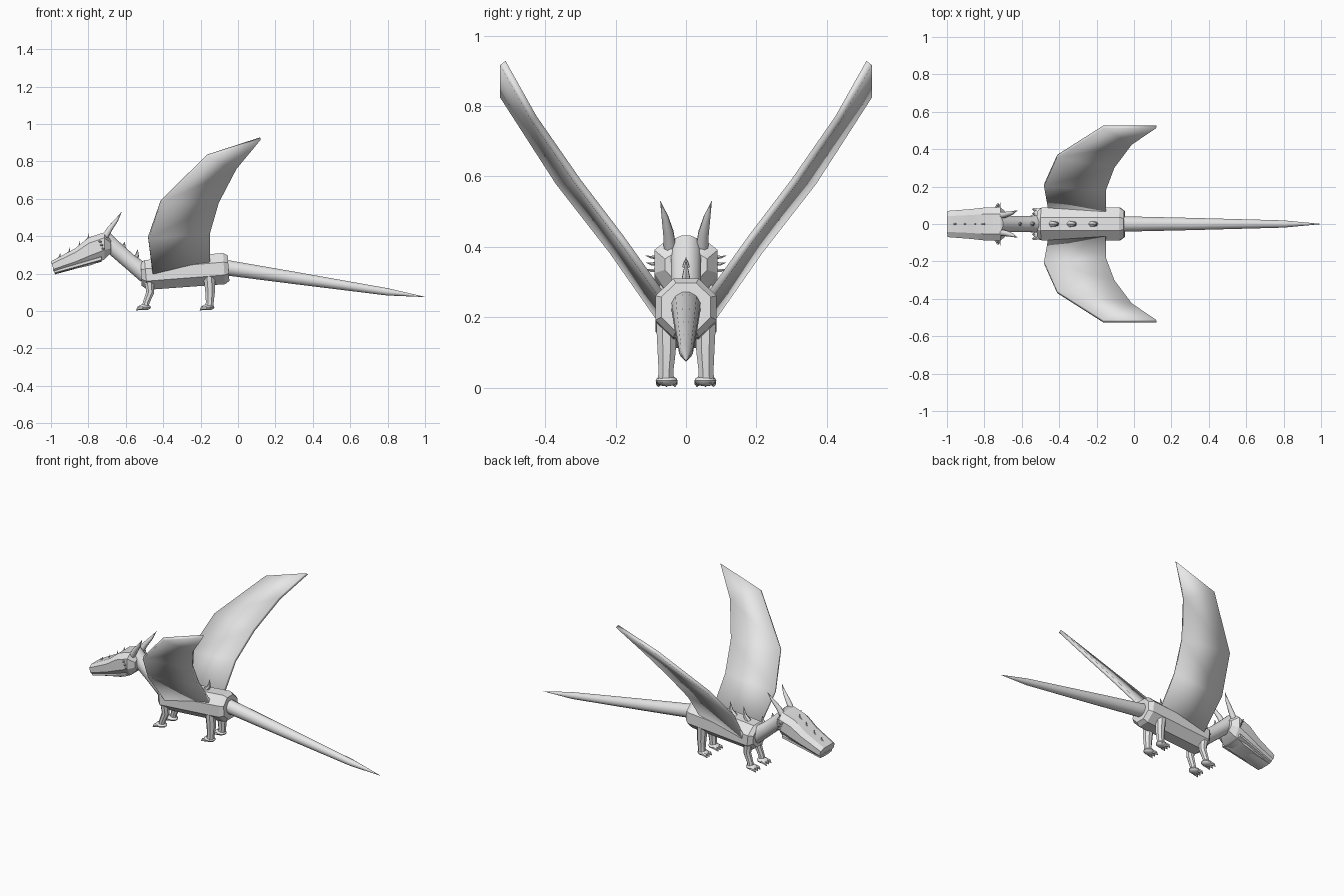
import bpy, bmesh, math
from mathutils import Vector

if "Cube" in bpy.data.objects:
    bpy.data.objects.remove(bpy.data.objects["Cube"], do_unlink=True)

GREY = (0.8, 0.8, 0.8, 1)
skin = bpy.data.materials.new("light_grey")
skin.use_nodes = True
skin.diffuse_color = GREY
skin.node_tree.nodes["Principled BSDF"].inputs["Base Color"].default_value = GREY


def finish(name, bm, angle=35):
    bmesh.ops.recalc_face_normals(bm, faces=bm.faces)
    mesh = bpy.data.meshes.new(name)
    bm.to_mesh(mesh)
    bm.free()
    ob = bpy.data.objects.new(name, mesh)
    bpy.context.collection.objects.link(ob)
    mesh.materials.append(skin)
    bpy.ops.object.select_all(action='DESELECT')
    ob.select_set(True)
    bpy.context.view_layer.objects.active = ob
    bpy.ops.object.shade_smooth_by_angle(angle=math.radians(angle))
    return ob


def skin_rings(name, rings, angle=35):
    """Join equal rings of points into a capped solid."""
    bm = bmesh.new()
    loops = [[bm.verts.new(p) for p in ring] for ring in rings]
    n = len(loops[0])
    for a, b in zip(loops, loops[1:]):
        for i in range(n):
            j = (i + 1) % n
            bm.faces.new((a[i], a[j], b[j], b[i]))
    bm.faces.new(loops[0])
    bm.faces.new(loops[-1])
    return finish(name, bm, angle)


def tube(name, points, radii, sides=8, angle=35):
    """Tapered tube along a path."""
    pts = [Vector(p) for p in points]
    rings = []
    for i, p in enumerate(pts):
        t = (pts[min(i + 1, len(pts) - 1)] - pts[max(i - 1, 0)]).normalized()
        u = Vector((0, 1, 0)) if abs(t.y) < 0.8 else Vector((0, 0, 1))
        u = (u - t * u.dot(t)).normalized()
        v = t.cross(u)
        rings.append([p + radii[i] * (math.cos(a) * u + math.sin(a) * v)
                      for a in (math.tau * (k + 0.5) / sides for k in range(sides))])
    return skin_rings(name, rings, angle)


def loft(name, sections, profile, angle=35):
    """Each section: bottom x, z, top x, z, half width."""
    rings = []
    for xb, zb, xt, zt, w in sections:
        rings.append([(xb + (xt - xb) * t, w * y, zb + (zt - zb) * t) for y, t in profile])
    return skin_rings(name, rings, angle)


def spike(name, base, tip, r, sides=8):
    """Curved thorn, sweeping up towards its tip."""
    b, t = Vector(base), Vector(tip)
    mid = b.lerp(t, 0.5) + Vector((0.12, 0, -0.08)) * (t - b).length
    return tube(name, [b, mid, t], [r, r * 0.65, 0.0005], sides, 50)


# Body: a tilted octagonal prism with chamfered ends
c = math.tan(math.pi / 8)
lo, hi = (1 - c) / 2, (1 + c) / 2
octagon = [(c, 1), (1, hi), (1, lo), (c, 0), (-c, 0), (-1, lo), (-1, hi), (-c, 1)]
loft("body", [(-0.515, 0.135, -0.52, 0.255, 0.065),
              (-0.485, 0.113, -0.50, 0.272, 0.087),
              (-0.07, 0.143, -0.08, 0.31, 0.087),
              (-0.046, 0.16, -0.055, 0.298, 0.07)], octagon, 15)

# Head: boxy, tapering to a blunt snout
head_outline = [(0.6, 1), (1, 0.8), (1, 0.35), (0.62, 0),
                (-0.62, 0), (-1, 0.35), (-1, 0.8), (-0.6, 1)]
loft("head", [(-0.98, 0.2, -1.0, 0.265, 0.07),
              (-0.86, 0.228, -0.87, 0.335, 0.08),
              (-0.785, 0.245, -0.8, 0.392, 0.088),
              (-0.715, 0.275, -0.715, 0.42, 0.09),
              (-0.68, 0.31, -0.68, 0.38, 0.06)], head_outline, 25)
# Lower jaw, a thin lip along the mouth
loft("lower_jaw", [(-0.978, 0.196, -0.99, 0.222, 0.058),
                   (-0.73, 0.263, -0.73, 0.30, 0.082)], octagon, 25)

# Neck and tail
tube("neck", [(-0.73, 0, 0.40), (-0.66, 0, 0.335), (-0.58, 0, 0.265), (-0.49, 0, 0.195)],
     [0.046, 0.044, 0.043, 0.05], 12, 40)
tube("tail", [(-0.08, 0, 0.234), (0.3, 0, 0.177), (0.8, 0, 0.102), (1.0, 0, 0.075)],
     [0.043, 0.034, 0.02, 0.0005], 12, 40)

# Spines along the snout, neck and back: x, z, height, radius
spines = [(-0.965, 0.275, 0.035, 0.007), (-0.915, 0.30, 0.04, 0.007),
          (-0.865, 0.325, 0.05, 0.008), (-0.815, 0.37, 0.045, 0.008),
          (-0.625, 0.325, 0.045, 0.018), (-0.56, 0.27, 0.06, 0.018),
          (-0.44, 0.27, 0.085, 0.018), (-0.345, 0.275, 0.085, 0.019),
          (-0.23, 0.285, 0.08, 0.018)]
for i, (x, z, h, r) in enumerate(spines):
    spike(f"spine_{i + 1}", (x, 0, z), (x + h * 0.4, 0, z + h), r, 6)

# Wing stations: leading edge point, trailing edge point
wing = [((-0.455, 0.07, 0.19), (-0.15, 0.06, 0.25)),
        ((-0.48, 0.21, 0.39), (-0.15, 0.185, 0.425)),
        ((-0.412, 0.362, 0.585), (-0.104, 0.307, 0.585)),
        ((-0.163, 0.52, 0.83), (-0.01, 0.432, 0.765))]
wing_tip = (0.12, 0.52, 0.922)

for side, label in ((1, "left"), (-1, "right")):
    def flip(p):
        return Vector((p[0], p[1] * side, p[2]))

    # Wing: bent sheet with thickness
    bm = bmesh.new()
    pairs = [[bm.verts.new(flip(p)) for p in pair] for pair in wing]
    for (a, b), (d, e) in zip(pairs, pairs[1:]):
        bm.faces.new((a, b, e, d))
    bm.faces.new((*pairs[-1], bm.verts.new(flip(wing_tip))))
    ob = finish(label + "_wing", bm, 40)
    mod = ob.modifiers.new("thickness", 'SOLIDIFY')
    mod.thickness = 0.02
    mod.offset = 0

    # Horn
    tube(label + "_horn", [flip(p) for p in ((-0.715, 0.045, 0.39), (-0.685, 0.05, 0.44),
                                            (-0.65, 0.06, 0.485), (-0.622, 0.073, 0.53))],
         [0.019, 0.016, 0.01, 0.0005], 8, 50)

    # Cheek thorns
    for i in range(3):
        x, z = -0.745 + 0.008 * i, 0.372 - 0.019 * i
        spike(f"{label}_cheek_thorn_{i + 1}", flip((x, 0.08, z)),
              flip((x + 0.015, 0.115, z + 0.003)), 0.007, 6)

    # Legs and feet: hip x, hip z, ankle shift, thickness
    for part, x, z, shift, r in (("front", -0.475, 0.16, -0.02, 0.025),
                                 ("back", -0.155, 0.2, 0.0, 0.03)):
        ax = x + shift
        tube(f"{label}_{part}_leg",
             [flip(p) for p in ((x, 0.055, z), (x + 0.006, 0.055, 0.1),
                                (ax + 0.004, 0.057, 0.045), (ax, 0.057, 0.015))],
             [r * 1.1, r * 0.92, r * 0.75, r * 0.85], 8, 25)
        bm = bmesh.new()
        bmesh.ops.create_uvsphere(bm, u_segments=10, v_segments=6, radius=1)
        for v in bm.verts:
            v.co = flip((ax - 0.005 + v.co.x * 0.036, 0.055 + v.co.y * 0.031,
                         0.02 + v.co.z * 0.016))
        finish(f"{label}_{part}_foot", bm, 40)
        for k in (-1, 0, 1):
            tube(f"{label}_{part}_toe_{k + 2}",
                 [flip((ax - 0.015, 0.055 + k * 0.017, 0.018)),
                  flip((ax - 0.038, 0.055 + k * 0.022, 0.014)),
                  flip((ax - 0.05, 0.055 + k * 0.024, 0.003))],
                 [0.012, 0.01, 0.001], 6, 40)
